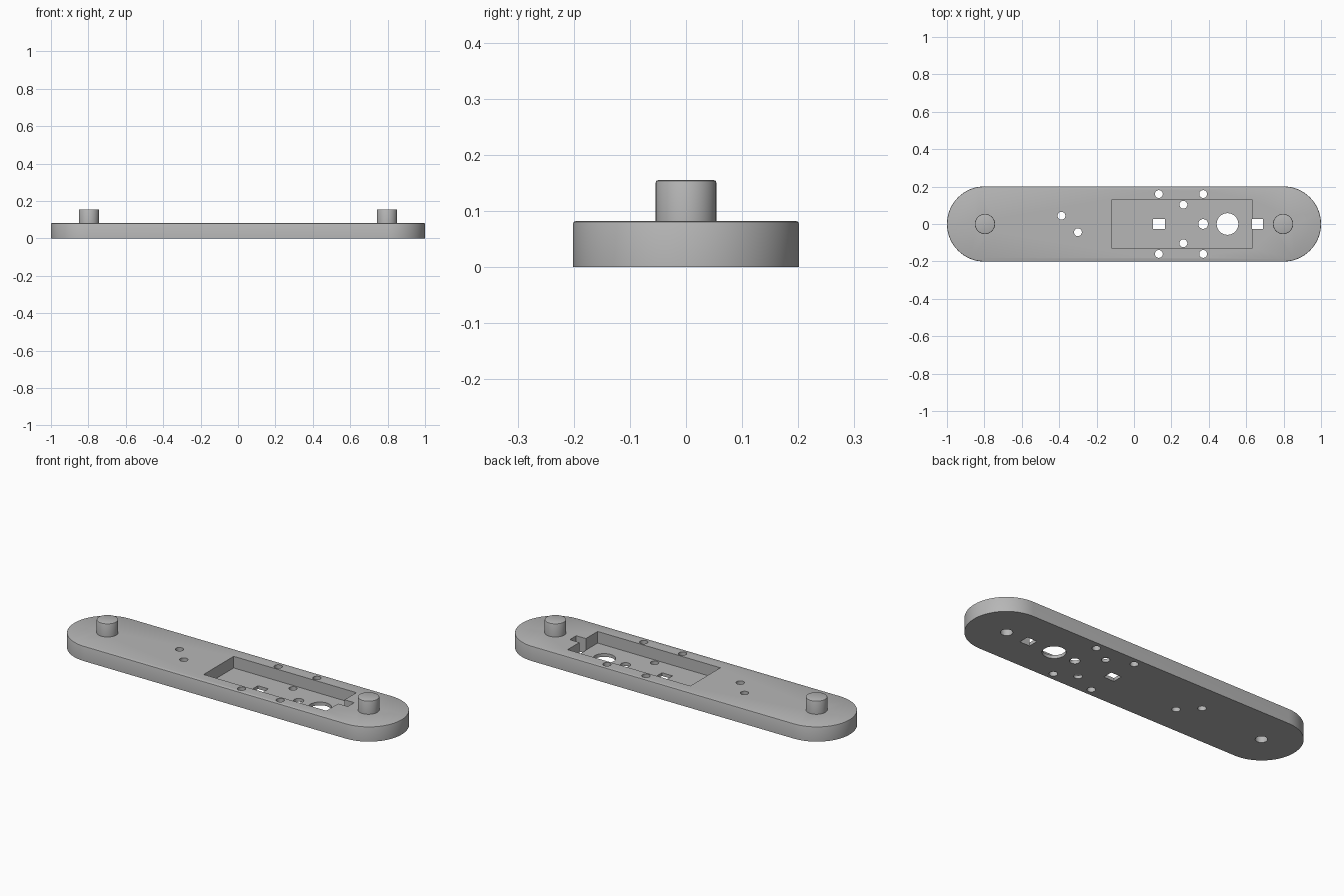
import bpy, bmesh
from math import cos, sin, pi, radians

cube = bpy.data.objects.get("Cube")
if cube:
    bpy.data.objects.remove(cube, do_unlink=True)

grey = bpy.data.materials.new("plain grey")
grey.use_nodes = True
grey.diffuse_color = (0.47, 0.47, 0.47, 1)
grey.node_tree.nodes["Principled BSDF"].inputs["Base Color"].default_value = grey.diffuse_color

THICK, FLOOR, PIN_TOP = 0.082, 0.018, 0.155
HALF_W, END_X, PIN_X = 0.201, 0.799, 0.797


def prism(name, outline, z0, z1, bevel=0):
    """Extrude a closed outline, optionally rounding its top rim."""
    bm = bmesh.new()
    base = bm.faces.new([bm.verts.new((x, y, z0)) for x, y in outline])
    ext = bmesh.ops.extrude_face_region(bm, geom=[base], use_keep_orig=True)
    top = [v for v in ext["geom"] if isinstance(v, bmesh.types.BMVert)]
    bmesh.ops.translate(bm, verts=top, vec=(0, 0, z1 - z0))
    bmesh.ops.recalc_face_normals(bm, faces=bm.faces)
    if bevel:
        rim = [e for e in bm.edges if all(v in top for v in e.verts)]
        bmesh.ops.bevel(bm, geom=rim, offset=bevel, segments=2,
                        profile=0.5, affect='EDGES')
    mesh = bpy.data.meshes.new(name)
    bm.to_mesh(mesh)
    bm.free()
    mesh.materials.append(grey)
    obj = bpy.data.objects.new(name, mesh)
    bpy.context.collection.objects.link(obj)
    return obj


def arc(cx, cy, r, start, end, n):
    return [(cx + r * cos(start + (end - start) * i / n),
             cy + r * sin(start + (end - start) * i / n)) for i in range(n + 1)]


def circle(x, y, r, n=32):
    return arc(x, y, r, 0, 2 * pi, n)[:-1]


def rect(x0, x1, h):
    return [(x0, -h), (x1, -h), (x1, h), (x0, h)]


def combine(target, tool, operation):
    """Apply a boolean and discard the tool object."""
    tool.hide_render = True
    mod = target.modifiers.new("Boolean", 'BOOLEAN')
    mod.operation, mod.object, mod.solver = operation, tool, 'EXACT'
    bpy.ops.object.select_all(action='DESELECT')
    bpy.context.view_layer.objects.active = target
    target.select_set(True)
    bpy.ops.object.modifier_apply(modifier=mod.name)
    bpy.data.objects.remove(tool, do_unlink=True)


# Plate with round ends
stadium = (arc(END_X, 0, HALF_W, -pi / 2, pi / 2, 32)
           + arc(-END_X, 0, HALF_W, pi / 2, 3 * pi / 2, 32))
plate = prism("base_plate", stadium, 0, THICK, 0.004)

# Locating pins, with blind screw holes from below
for side in (-1, 1):
    x = side * PIN_X
    combine(plate, prism("pin", circle(x, 0, 0.054, 48), 0.04, PIN_TOP, 0.004), 'UNION')
    combine(plate, prism("pin_bore", circle(x, 0, 0.03), -0.1, 0.12), 'DIFFERENCE')

# Rectangular pocket, square window and end slot
combine(plate, prism("pocket", rect(-0.118, 0.631, 0.131), FLOOR, 0.2), 'DIFFERENCE')
for x0, x1 in ((0.102, 0.166), (0.63, 0.69)):
    combine(plate, prism("window", rect(x0, x1, 0.028), -0.1, 0.2), 'DIFFERENCE')

# Round through holes
holes = [(0.5, 0, 0.058), (0.37, 0, 0.026), (-0.388, 0.044, 0.021), (-0.3, -0.044, 0.021)]
for x, y in ((0.133, 0.16), (0.37, 0.16), (0.264, 0.103)):
    holes += [(x, y, 0.021), (x, -y, 0.021)]
for x, y, r in holes:
    combine(plate, prism("hole", circle(x, y, r), -0.1, 0.2), 'DIFFERENCE')

bpy.ops.object.select_all(action='DESELECT')
plate.select_set(True)
bpy.context.view_layer.objects.active = plate
bpy.ops.object.shade_smooth_by_angle(angle=radians(30))
